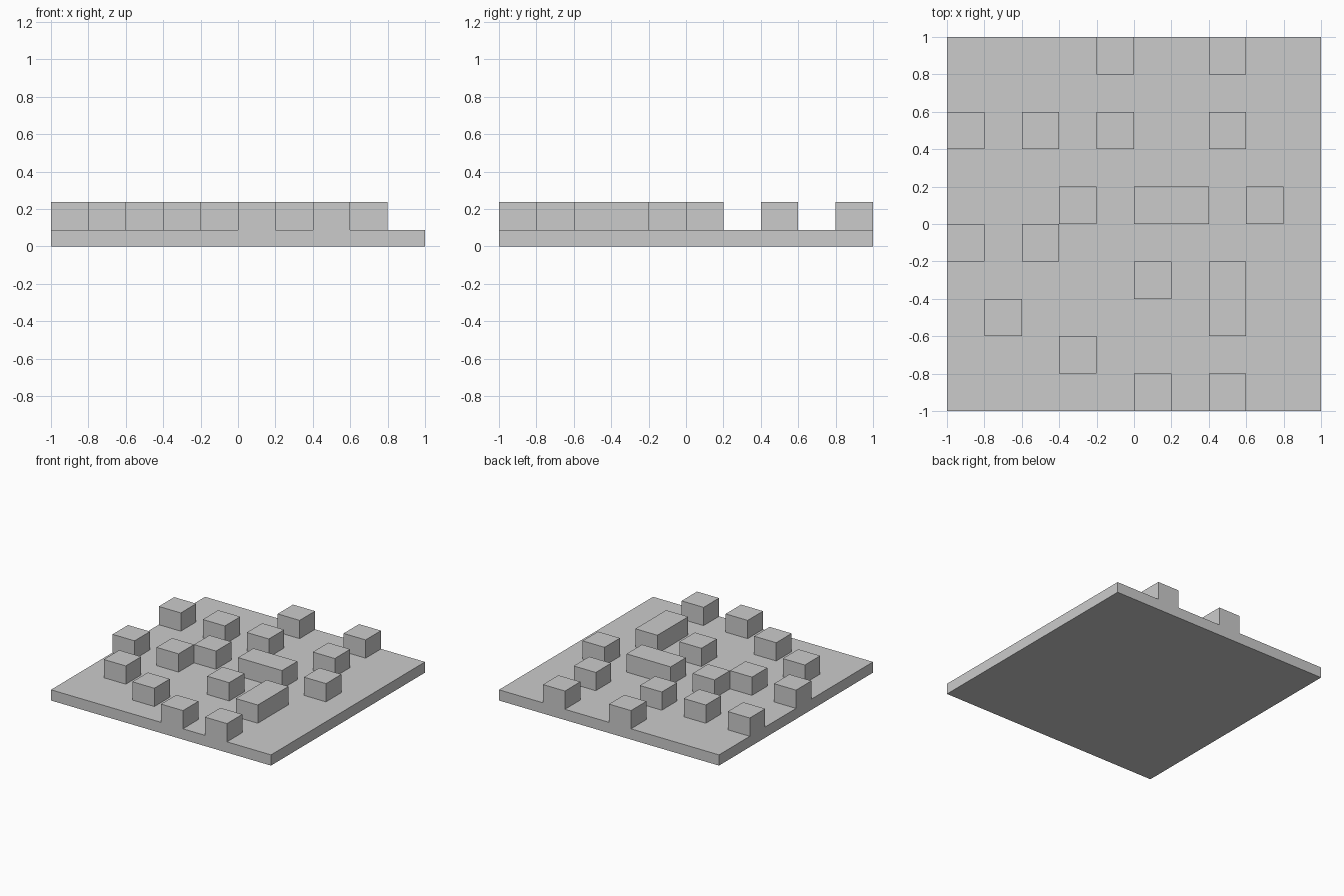
import bpy, bmesh
from mathutils import Matrix, Vector

if "Cube" in bpy.data.objects:
    bpy.data.objects.remove(bpy.data.objects["Cube"])

N, CELL = 10, 0.2            # tile grid across the 2 x 2 board
BASE, TOP = 0.088, 0.238     # plate height and raised block height

# Raised tiles: row index (from front) -> column indices (from left)
RAISED = {0: (5, 7), 1: (3,), 2: (1, 7), 3: (5, 7), 4: (0, 2),
          5: (3, 5, 6, 8), 7: (0, 2, 4, 7), 9: (4, 7)}

# Base plate, cut into square tiles
bm = bmesh.new()
bmesh.ops.create_cube(bm, size=1, matrix=Matrix.Translation((0, 0, BASE / 2))
                      @ Matrix.Diagonal((2, 2, BASE, 1)))
for axis in ((1, 0, 0), (0, 1, 0)):
    for i in range(1, N):
        bmesh.ops.bisect_plane(bm, geom=bm.verts[:] + bm.edges[:] + bm.faces[:],
                               plane_co=Vector(axis) * (i * CELL - 1), plane_no=axis)


def is_raised(face):
    c = face.calc_center_median()
    col, row = int((c.x + 1) / CELL), int((c.y + 1) / CELL)
    return face.normal.z > 0.9 and col in RAISED.get(row, ())


# Raised blocks, extruded from the plate (neighbours merge into bars)
bm.normal_update()
tiles = [f for f in bm.faces if is_raised(f)]
result = bmesh.ops.extrude_face_region(bm, geom=tiles)
tops = [v for v in result["geom"] if isinstance(v, bmesh.types.BMVert)]
bmesh.ops.delete(bm, geom=[f for f in tiles if f.is_valid], context='FACES_ONLY')
bmesh.ops.translate(bm, verts=tops, vec=(0, 0, TOP - BASE))
bmesh.ops.recalc_face_normals(bm, faces=bm.faces[:])

mesh = bpy.data.meshes.new("board_with_blocks")
bm.to_mesh(mesh)
bm.free()
bpy.context.collection.objects.link(bpy.data.objects.new("board_with_blocks", mesh))
